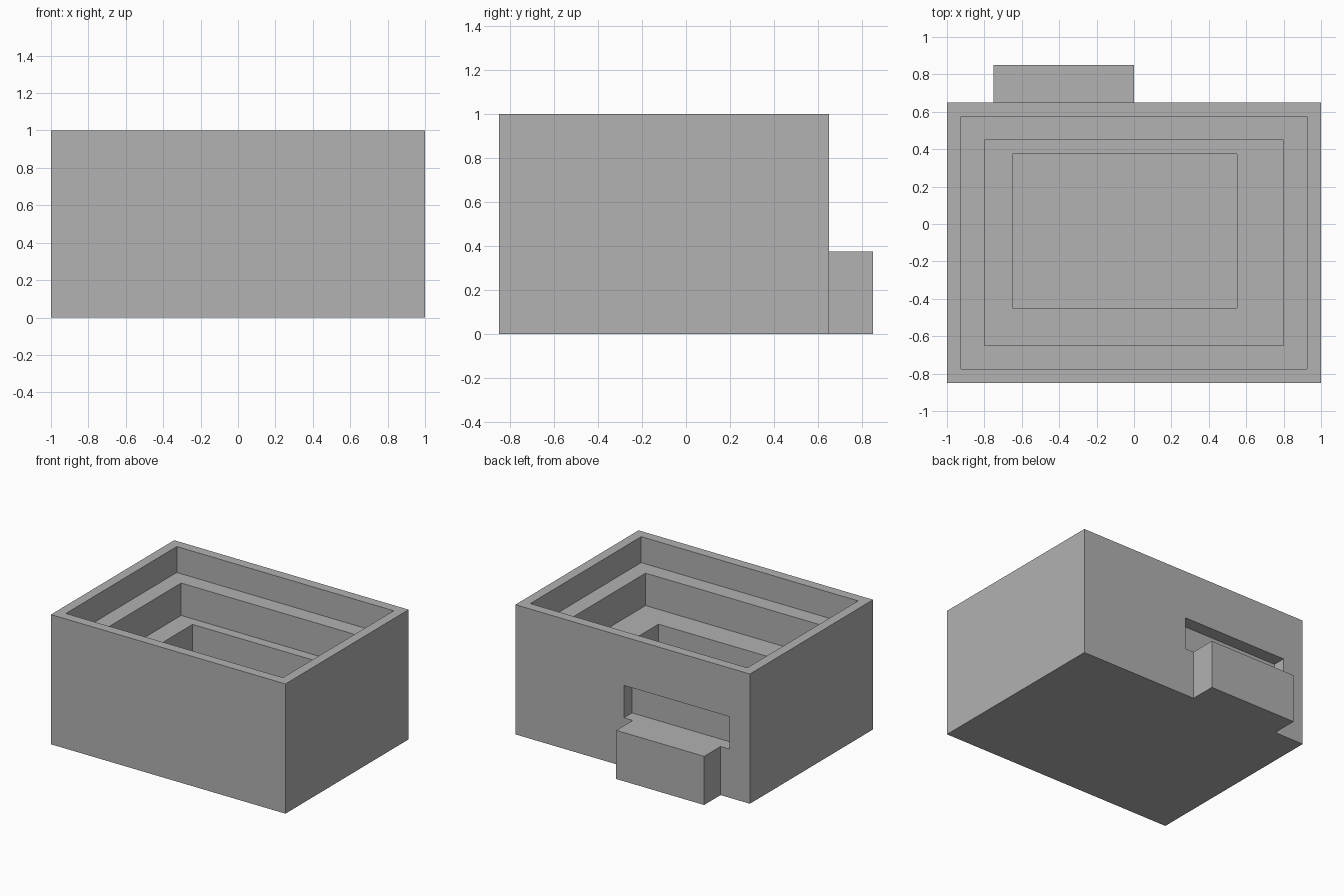
import bpy
from mathutils import Vector

default = bpy.data.objects.get("Cube")
if default:
    bpy.data.objects.remove(default, do_unlink=True)

# Single plain grey
grey = bpy.data.materials.new("plain grey")
colour = (0.445, 0.445, 0.445, 1.0)
grey.use_nodes = True
grey.diffuse_color = colour
for node in grey.node_tree.nodes:
    if node.type == "BSDF_PRINCIPLED":
        node.inputs["Base Color"].default_value = colour


def box(name, low, high):
    """Axis-aligned box between two opposite corners."""
    low, high = Vector(low), Vector(high)
    bpy.ops.mesh.primitive_cube_add(size=1)
    obj = bpy.context.object
    obj.name = name
    for v in obj.data.vertices:
        v.co = (low + high) / 2 + v.co * (high - low)
    obj.data.materials.append(grey)
    return obj


def carve(target, low, high):
    """Cut a box-shaped hollow out of the target."""
    cutter = box("cutter", low, high)
    cutter.hide_render = True
    mod = target.modifiers.new("hollow", "BOOLEAN")
    mod.operation = "DIFFERENCE"
    mod.solver = "EXACT"
    mod.object = cutter
    bpy.ops.object.select_all(action="DESELECT")
    target.select_set(True)
    bpy.context.view_layer.objects.active = target
    bpy.ops.object.modifier_apply(modifier=mod.name)
    bpy.data.objects.remove(cutter, do_unlink=True)


# Main block
body = box("terraced_basin", (-1, -0.85, 0), (1, 0.65, 1))

# Stepped hollows: left, front, right, back, floor height
for x0, y0, x1, y1, floor in (
    (-0.925, -0.775, 0.925, 0.575, 0.8),
    (-0.8, -0.65, 0.8, 0.45, 0.55),
    (-0.65, -0.45, 0.55, 0.375, 0.25),
):
    carve(body, (x0, y0, floor), (x1, y1, 1.2))

# Shallow niche in the back wall
carve(body, (-0.825, 0.55, 0.375), (0.075, 0.8, 0.625))

# Step block under the niche
box("back_step", (-0.75, 0.65, 0), (0, 0.85, 0.375))
